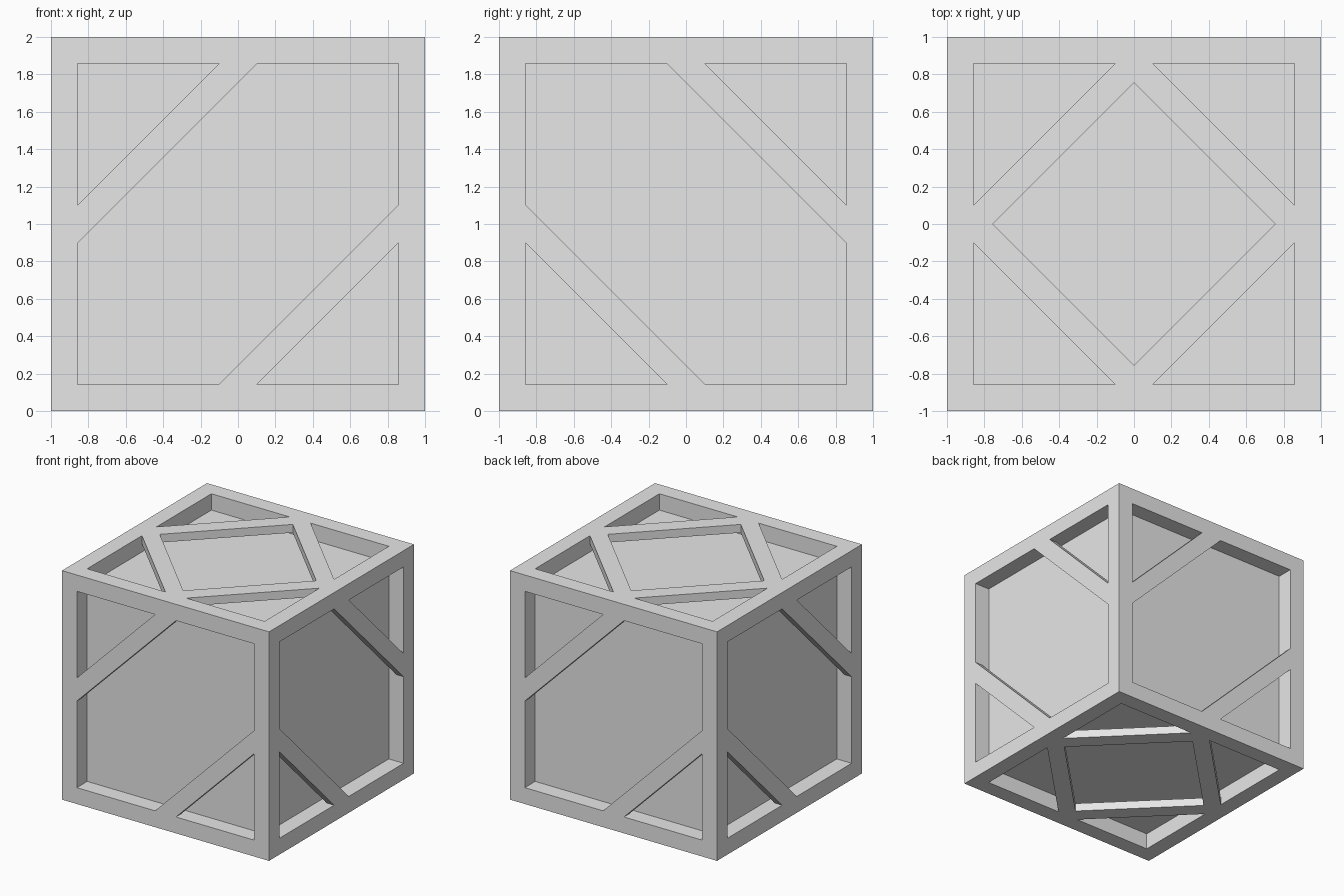
import bpy, bmesh
from math import pi
from mathutils import Matrix, Vector

cube = bpy.data.objects.get("Cube")
if cube:
    bpy.data.objects.remove(cube, do_unlink=True)

EDGE = 1 / 7            # frame bar width and recess depth
INNER = 1 - EDGE        # half size of the panel opening
HALF = 0.101            # half of the strut width along the frame
THICK = 0.072           # strut thickness, leaving a gap above the panel

grey = bpy.data.materials.new("light grey")
grey.use_nodes = True
grey.diffuse_color = (0.8, 0.8, 0.8, 1)
grey.node_tree.nodes["Principled BSDF"].inputs["Base Color"].default_value = (0.8, 0.8, 0.8, 1)


def finish(bm, name):
    bmesh.ops.recalc_face_normals(bm, faces=bm.faces[:])
    mesh = bpy.data.meshes.new(name)
    bm.to_mesh(mesh)
    bm.free()
    mesh.materials.append(grey)
    obj = bpy.data.objects.new(name, mesh)
    bpy.context.collection.objects.link(obj)
    obj.location.z = 1


# Cube with a square recess in every side
bm = bmesh.new()
bmesh.ops.create_cube(bm, size=2)
panels = bm.faces[:]
bmesh.ops.inset_individual(bm, faces=panels, thickness=EDGE, use_even_offset=True)
for face in bmesh.ops.extrude_discrete_faces(bm, faces=panels)["faces"]:
    face.normal_update()
    bmesh.ops.translate(bm, verts=face.verts[:], vec=face.normal * -EDGE)
finish(bm, "recessed_frame")

# Corner strut outlines: a lone one, and one mitred to meet its neighbours
LONE = [(INNER, HALF), (HALF, INNER), (-HALF, INNER), (INNER, -HALF)]
MITRED = [(INNER, HALF), (HALF, INNER), (0, INNER), (0, INNER - HALF),
          (INNER - HALF, 0), (INNER, 0)]


def add_strut(bm, outline, corner, side):
    """Extrude an outline below the top plane, spin it to a corner, turn it to a side."""
    turn = side @ Matrix.Rotation(corner * pi / 2, 4, "Z")
    face = bm.faces.new([bm.verts.new(turn @ Vector((x, y, 1))) for x, y in outline])
    down = side.to_3x3() @ Vector((0, 0, -THICK))
    new = bmesh.ops.extrude_face_region(bm, geom=[face], use_keep_orig=True)["geom"]
    bmesh.ops.translate(bm, vec=down, verts=[v for v in new if isinstance(v, bmesh.types.BMVert)])


def make_struts(name, outline, corners, side):
    bm = bmesh.new()
    for corner in corners:
        add_strut(bm, outline, corner, side)
    finish(bm, name)


# Diamond of four struts on the top and bottom
for name, angle in (("top", 0), ("bottom", pi)):
    make_struts(name + "_struts", MITRED, range(4), Matrix.Rotation(angle, 4, "X"))

# Two opposite corner struts on each upright side
upright = Matrix.Rotation(pi / 2, 4, "X")
for i, name in enumerate(("front", "right", "back", "left")):
    side = Matrix.Rotation(i * pi / 2, 4, "Z") @ upright
    corners = (0, 2) if i % 2 else (1, 3)
    make_struts(name + "_struts", LONE, corners, side)
